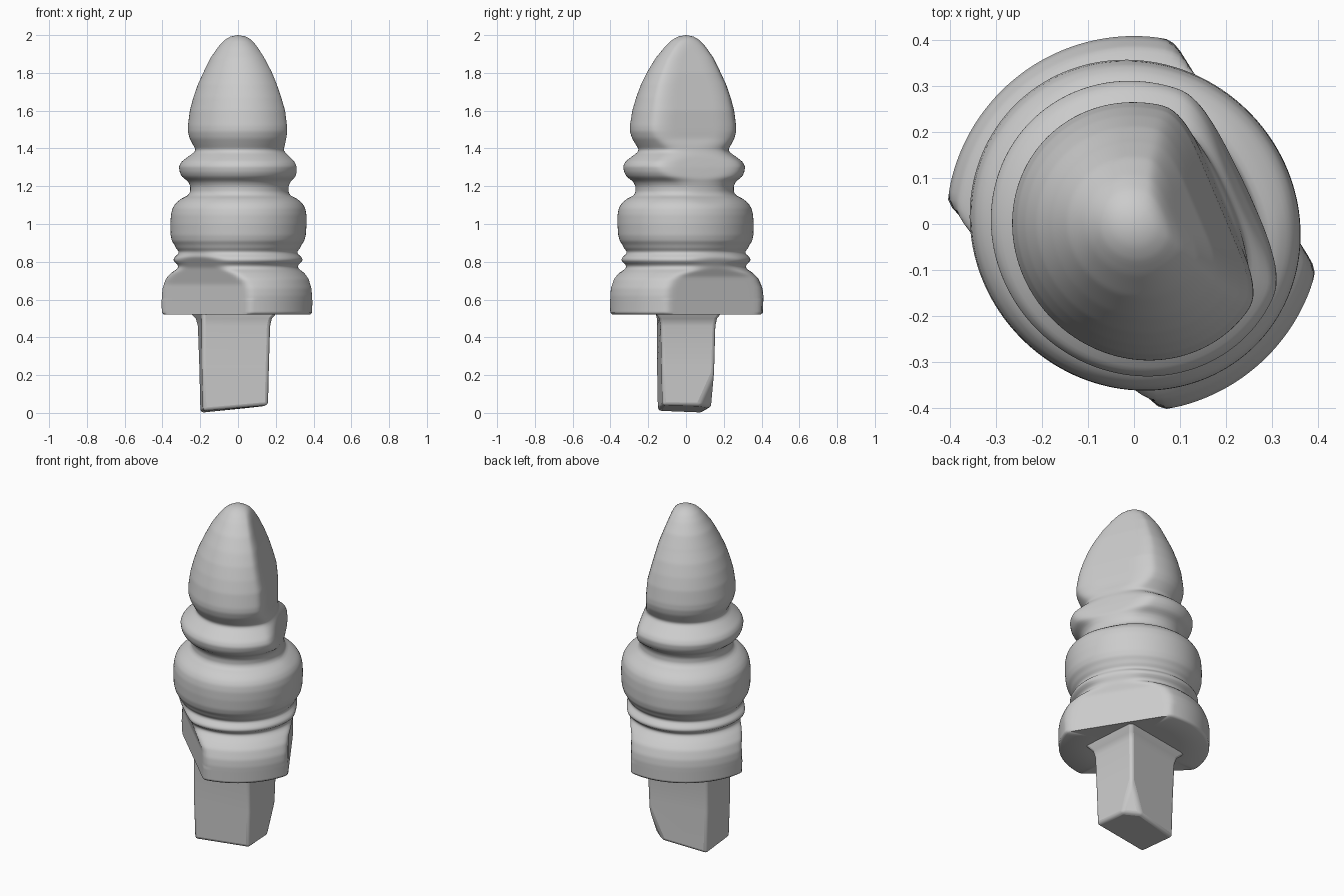
import bpy, bmesh, math
from mathutils import Vector

if "Cube" in bpy.data.objects:
    bpy.data.objects.remove(bpy.data.objects["Cube"])


def lerp(table, z):
    """Piecewise linear lookup in a list of (z, value), z rising."""
    if z <= table[0][0]:
        return table[0][1]
    for (z0, a), (z1, b) in zip(table, table[1:]):
        if z <= z1:
            return a + (b - a) * (z - z0) / max(z1 - z0, 1e-6)
    return table[-1][1]


def soft_min(a, b, k):
    h = max(k - abs(a - b), 0) / k
    return min(a, b) - h * h * k / 4


def finish(bm, name, angle):
    bmesh.ops.recalc_face_normals(bm, faces=bm.faces)
    me = bpy.data.meshes.new(name)
    bm.to_mesh(me)
    bm.free()
    ob = bpy.data.objects.new(name, me)
    bpy.context.collection.objects.link(ob)
    bpy.ops.object.select_all(action='DESELECT')
    ob.select_set(True)
    bpy.context.view_layer.objects.active = ob
    bpy.ops.object.shade_smooth_by_angle(angle=math.radians(angle))
    return ob


# Turned outline (radius, z): collar, thin bead, wide ring, upper ring, pointed dome
profile = [(0.0, .53), (.25, .53), (.395, .52), (.407, .53), (.41, .62), (.405, .66),
           (.385, .71), (.35, .745), (.325, .76), (.318, .775), (.328, .79),
           (.346, .80), (.348, .815), (.338, .83), (.322, .84), (.32, .855),
           (.335, .87), (.345, .89), (.36, .91), (.368, .94), (.371, 1.0), (.369, 1.05),
           (.361, 1.085), (.345, 1.11), (.315, 1.135), (.28, 1.15), (.268, 1.17),
           (.268, 1.20), (.28, 1.225), (.315, 1.25), (.328, 1.275), (.333, 1.305),
           (.32, 1.33), (.28, 1.36), (.25, 1.38), (.245, 1.395), (.26, 1.42),
           (.28, 1.455), (.29, 1.49), (.29, 1.52), (.278, 1.60), (.258, 1.67),
           (.232, 1.74), (.197, 1.81), (.157, 1.88), (.11, 1.94), (.075, 1.975),
           (.04, 1.993), (0.0, 2.0)]

# Flats ground into the turning: distance from the axis, by height
front_flat = [(.52, .25), (.68, .252), (.77, .275), (.86, .33), (.92, .45)]
back_flat = [(.52, .285), (.72, .285), (.80, .315), (.88, .345), (.95, .45), (1.05, .45),
             (1.15, .27), (1.30, .24), (1.38, .215), (1.45, .19), (1.6, .18),
             (1.8, .13), (1.93, .085), (2.0, .06)]
back_angle = [(.8, 32), (1.4, 23)]
shift = [(.9, 0), (1.3, .01), (1.5, .016), (1.8, .012), (2.0, 0)]
squash = [(.74, 1.0), (.80, .97), (.92, .945), (1.4, .94)]   # slightly oval turning
softness = [(.76, .02), (.85, .03), (1.2, .04), (1.5, .06), (1.8, .05), (2.0, .02)]

# Refine the outline so the flats follow smoothly
fine = []
for (r0, z0), (r1, z1) in zip(profile, profile[1:]):
    n = max(1, round(abs(z1 - z0) / .008))
    fine += [(r0 + (r1 - r0) * i / n, z0 + (z1 - z0) * i / n) for i in range(n)]
fine.append(profile[-1])

SEG = 144
bm = bmesh.new()
rings = []
for r, z in fine:
    s = lerp(shift, z)
    if r == 0:
        rings.append([bm.verts.new((s, -s, z))])
        continue
    ring = []
    for i in range(SEG):
        t = 2 * math.pi * i / SEG
        d = t - math.pi / 4
        rad = r / math.hypot(math.cos(d) / lerp(squash, z), math.sin(d))
        for ang, off in ((226, lerp(front_flat, z)), (lerp(back_angle, z), lerp(back_flat, z))):
            c = math.cos(t - math.radians(ang))
            if c > .2:
                rad = soft_min(rad, off / c, min(lerp(softness, z), r))
        ring.append(bm.verts.new((rad * math.cos(t) + s, rad * math.sin(t) - s, z)))
    rings.append(ring)
for a, b in zip(rings, rings[1:]):
    for i in range(SEG):
        j = (i + 1) % SEG
        if len(a) == 1:
            bm.faces.new((a[0], b[j], b[i]))
        elif len(b) == 1:
            bm.faces.new((a[i], a[j], b[0]))
        else:
            bm.faces.new((a[i], a[j], b[j], b[i]))
# Relax the side walls a little where the flats run out
side = [v for ring in rings[12:-3] for v in ring]
for _ in range(3):
    bmesh.ops.smooth_vert(bm, verts=side, factor=.4,
                          use_axis_x=True, use_axis_y=True, use_axis_z=True)
finish(bm, "turned_finial", 60)

# Four-sided shank, tapering down and flaring into the collar
corners = [(.16, -.125, .04), (.14, .148, .035), (-.20, .09, .0), (-.185, -.15, .01)]
bm = bmesh.new()
levels = []
for z, k in ((0, 1), (.25, 1.03), (.46, 1.07), (.50, 1.13), (.53, 1.3), (.56, 1.35)):
    ring = []
    for n, (x, y, lift) in enumerate(corners):
        f = min(k, 1.03) if n == 3 else k  # front left corner runs flush with the flat
        ring.append(bm.verts.new((x * f, y * f, lift if z == 0 else z)))
    levels.append(ring)
for a, b in zip(levels, levels[1:]):
    for i in range(4):
        j = (i + 1) % 4
        bm.faces.new((a[i], a[j], b[j], b[i]))
bm.faces.new(levels[0][::-1])
bm.faces.new(levels[-1])
# Chipped lower back corner
cut = bmesh.ops.bisect_plane(bm, geom=bm.verts[:] + bm.edges[:] + bm.faces[:],
                             plane_co=Vector((.14, .148, .20)),
                             plane_no=Vector((.6, .75, -.33)), clear_outer=True)
rim = [e for e in cut['geom_cut'] if isinstance(e, bmesh.types.BMEdge)]
if rim:
    bmesh.ops.holes_fill(bm, edges=rim, sides=0)
shank = finish(bm, "shank", 35)
bev = shank.modifiers.new("soft_edges", 'BEVEL')
bev.width = .018
bev.segments = 3
bev.limit_method = 'ANGLE'
bev.angle_limit = math.radians(40)
